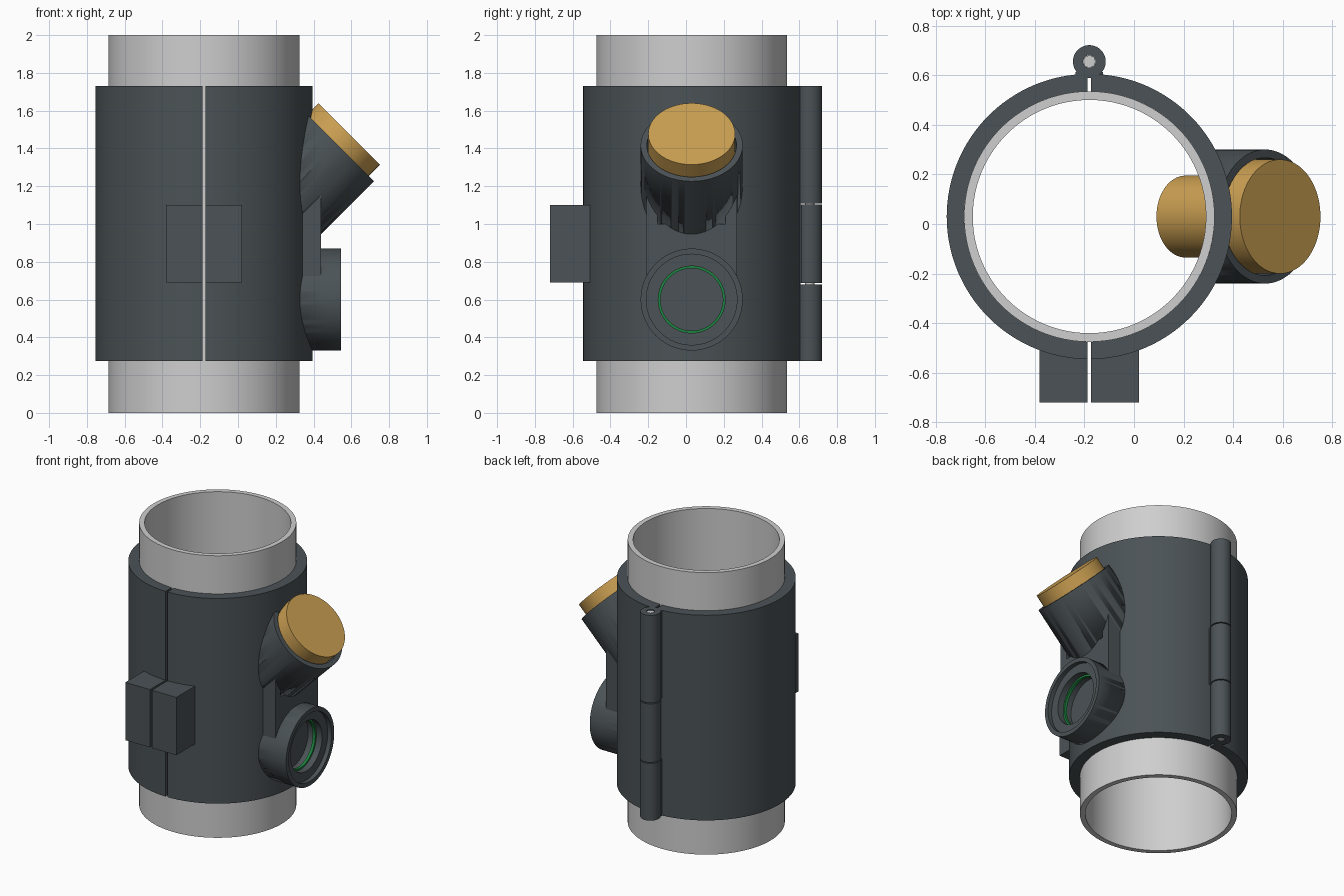
import bpy, bmesh, math
from mathutils import Vector

if "Cube" in bpy.data.objects:
    bpy.data.objects.remove(bpy.data.objects["Cube"])

CX, CY = -0.18, 0.03          # pipe axis
R_PIPE, R_CLAMP = 0.505, 0.575
Z0, Z1 = 0.275, 1.73          # clamp height
GAP = 0.0075                  # half of the slit between clamp halves


def material(name, rgb):
    m = bpy.data.materials.new(name)
    m.use_nodes = True
    m.diffuse_color = (*rgb, 1)
    m.node_tree.nodes["Principled BSDF"].inputs["Base Color"].default_value = (*rgb, 1)
    return m


DARK = material("dark slate plastic", (0.07, 0.085, 0.092))
GREY = material("light grey pipe", (0.62, 0.62, 0.62))
GOLD = material("brass yellow", (0.60, 0.35, 0.085))
GREEN = material("green seal", (0.012, 0.23, 0.05))


def finish(name, bm, mat):
    bmesh.ops.remove_doubles(bm, verts=bm.verts, dist=1e-5)
    bmesh.ops.recalc_face_normals(bm, faces=bm.faces)
    me = bpy.data.meshes.new(name)
    bm.to_mesh(me)
    bm.free()
    me.materials.append(mat)
    me.shade_smooth()
    me.set_sharp_from_angle(angle=math.radians(30))
    ob = bpy.data.objects.new(name, me)
    bpy.context.collection.objects.link(ob)
    return ob


def lathe(name, profile, origin, axis, mat, steps=96):
    """Turn a closed (radius, height) profile around an axis."""
    bm = bmesh.new()
    vs = [bm.verts.new((r, 0, h)) for r, h in profile]
    edges = [bm.edges.new((vs[i - 1], vs[i])) for i in range(len(vs))
             if profile[i - 1][0] + profile[i][0] > 0]
    bmesh.ops.spin(bm, geom=vs + edges, cent=(0, 0, 0), axis=(0, 0, 1),
                   angle=math.tau, steps=steps)
    rot = Vector((0, 0, 1)).rotation_difference(Vector(axis)).to_matrix()
    bmesh.ops.transform(bm, matrix=rot.to_4x4(), verts=bm.verts)
    bmesh.ops.translate(bm, vec=origin, verts=bm.verts)
    return finish(name, bm, mat)


def rod(name, r, h0, h1, origin, axis, mat):
    return lathe(name, [(0, h0), (r, h0), (r, h1), (0, h1)], origin, axis, mat)


def tube(name, ri, ro, h0, h1, origin, axis, mat):
    return lathe(name, [(ri, h0), (ro, h0), (ro, h1), (ri, h1)], origin, axis, mat)


def box(name, lo, hi, mat):
    bm = bmesh.new()
    bmesh.ops.create_cube(bm, size=1)
    for v in bm.verts:
        v.co = [l + (c + 0.5) * (h - l) for c, l, h in zip(v.co, lo, hi)]
    return finish(name, bm, mat)


def clear_bore(ob):
    """Trim a fitting so that it stops inside the clamp wall."""
    cutter = rod("bore_cutter", 0.54, -0.5, 2.5, (CX, CY, 0), (0, 0, 1), DARK)
    cutter.hide_render = True
    mod = ob.modifiers.new("trim", "BOOLEAN")
    mod.operation, mod.solver, mod.object = "DIFFERENCE", "EXACT", cutter
    bpy.context.view_layer.objects.active = ob
    bpy.ops.object.modifier_apply(modifier=mod.name)
    bpy.data.objects.remove(cutter)


def clamp_half(name, side):
    bm = bmesh.new()
    n = 64

    def arc(r):
        a = math.asin(GAP / r)
        angles = [a + (math.pi - 2 * a) * i / n for i in range(n + 1)]
        return [(CX + side * r * math.sin(t), CY - r * math.cos(t), Z0) for t in angles]

    ring = [bm.verts.new(p) for p in arc(R_CLAMP) + arc(R_PIPE)[::-1]]
    face = bm.faces.new(ring)
    ext = bmesh.ops.extrude_face_region(bm, geom=[face])["geom"]
    top = [g for g in ext if isinstance(g, bmesh.types.BMVert)]
    bmesh.ops.translate(bm, vec=(0, 0, Z1 - Z0), verts=top)
    return finish(name, bm, DARK)


# Pipe and the two clamp halves with their latch blocks
UP = (0, 0, 1)
tube("pipe", 0.47, R_PIPE, 0, 2, (CX, CY, 0), UP, GREY)
for label, side in (("left", 1), ("right", -1)):
    clamp_half(label + "_clamp_half", side)
    xs = sorted((CX + side * GAP, CX + side * 0.2))
    box(label + "_latch_block", (xs[0], -0.72, 0.69), (xs[1], -0.505, 1.1), DARK)

# Hinge: three knuckles, each tied to one half, around a pin
hinge = (CX, 0.655, 0)
knuckles = [("lower", Z0, 0.68, -1), ("middle", 0.687, 1.102, 1), ("upper", 1.109, Z1, -1)]
for label, a, b, side in knuckles:
    tube(label + "_hinge_knuckle", 0.025, 0.066, a, b, hinge, UP, DARK)
    xs = sorted((CX + side * GAP, CX + side * 0.055))
    box(label + "_hinge_web", (xs[0], 0.58, a), (xs[1], 0.612, b), DARK)
rod("hinge_pin", 0.024, Z0 + 0.005, Z1 - 0.005, hinge, UP, GREY)

# Slanted port with a shallow socket, closed by a plug
slant = Vector((1, 0, 1)).normalized()
mouth = (0.529, CY, 1.417)
port = lathe("slanted_port", [(0, -0.7), (0.27, -0.7), (0.27, 0), (0.237, 0),
                              (0.237, -0.1), (0, -0.1)], mouth, slant, DARK)
clear_bore(port)
rod("plug_cap", 0.23, -0.095, 0.085, mouth, slant, GOLD)
rod("plug_stem", 0.165, -0.455, -0.09, mouth, slant, GOLD)

# Straight side port with stepped bore and seal
side_mouth = (0.545, CY, 0.6)
side_port = lathe("side_port", [(0, -0.4), (0.27, -0.4), (0.27, 0), (0.24, 0),
                                (0.24, -0.03), (0.177, -0.03), (0.177, -0.14),
                                (0, -0.14)], side_mouth, (1, 0, 0), DARK)
clear_bore(side_port)
tube("seal_ring", 0.165, 0.178, -0.095, -0.075, side_mouth, (1, 0, 0), GREEN)

# Flat web joining the two ports
web_top = 1.15
for label, y0, y1 in (("right", -0.21, -0.15), ("left", 0.21, 0.27)):
    box(label + "_port_web", (0.29, y0, 0.62), (0.44, y1, web_top), DARK)
box("port_web", (0.37, -0.15, 0.79), (0.44, 0.21, 1.0), DARK)
